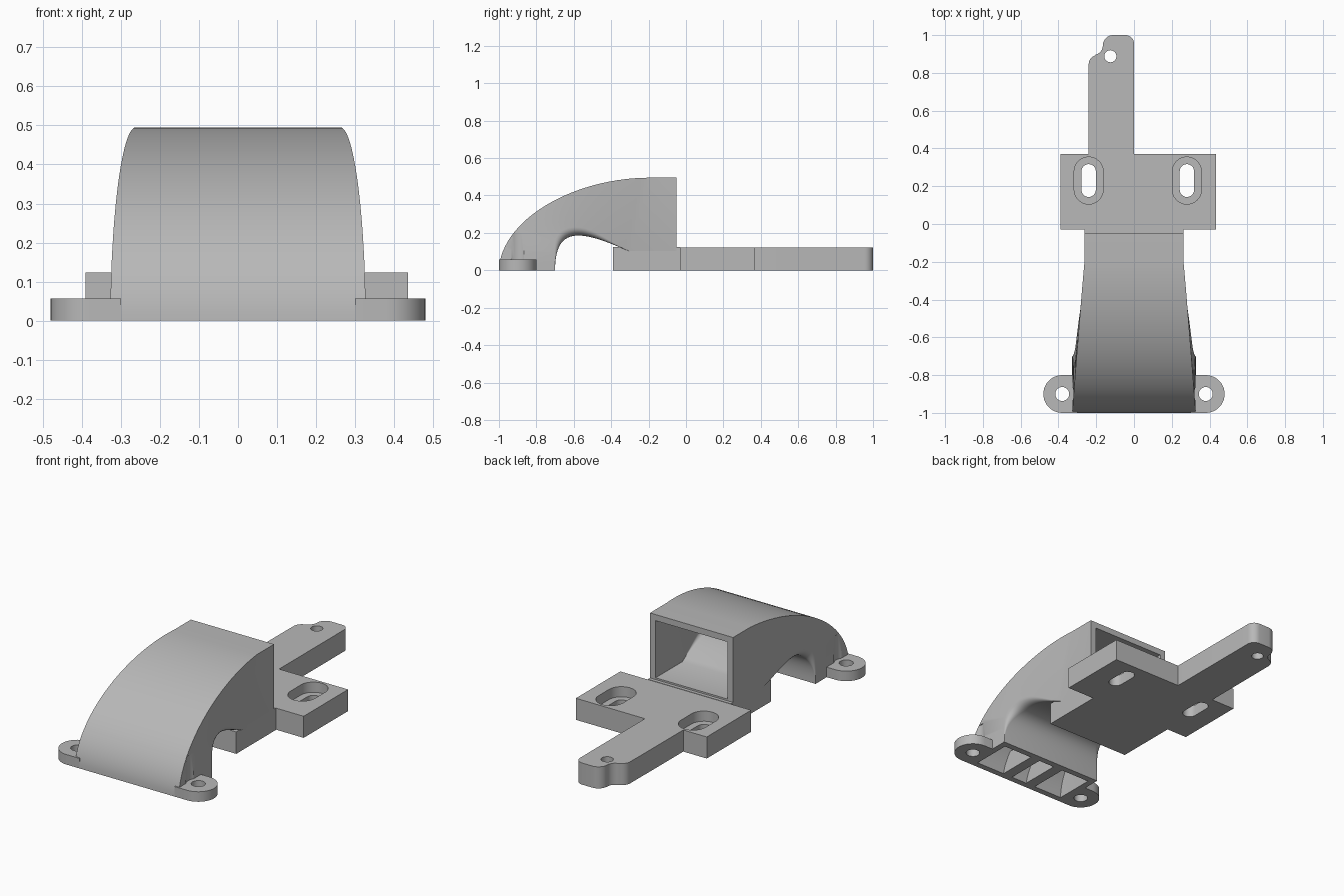
import bpy, bmesh
from math import sin, cos, pi, radians
from mathutils import Vector

cube = bpy.data.objects.get("Cube")
if cube:
    bpy.data.objects.remove(cube)

grey = bpy.data.materials.new("plain grey")
grey.use_nodes = True
grey.diffuse_color = (0.48, 0.48, 0.48, 1)
grey.node_tree.nodes["Principled BSDF"].inputs["Base Color"].default_value = grey.diffuse_color


def loft(name, rings):
    """Closed solid through a list of equal-length rings of points."""
    bm = bmesh.new()
    loops = [[bm.verts.new(p) for p in ring] for ring in rings]
    n = len(loops[0])
    for a, b in zip(loops, loops[1:]):
        for i in range(n):
            j = (i + 1) % n
            bm.faces.new((a[i], a[j], b[j], b[i]))
    bm.faces.new(loops[0])
    bm.faces.new(loops[-1])
    bmesh.ops.recalc_face_normals(bm, faces=bm.faces)
    mesh = bpy.data.meshes.new(name)
    bm.to_mesh(mesh)
    bm.free()
    mesh.materials.append(grey)
    ob = bpy.data.objects.new(name, mesh)
    bpy.context.collection.objects.link(ob)
    return ob


def prism(name, outline, z0, z1):
    return loft(name, [[(x, y, z) for x, y in outline] for z in (z0, z1)])


def rect(x0, x1, y0, y1):
    return [(x0, y0), (x1, y0), (x1, y1), (x0, y1)]


def arc(cx, cy, r, a0, a1, n=8):
    angles = [radians(a0 + (a1 - a0) * i / n) for i in range(n + 1)]
    return [(cx + r * cos(a), cy + r * sin(a)) for a in angles]


def circle(cx, cy, r):
    return arc(cx, cy, r, 0, 345, 23)


def slot(cx, cy, r, half):
    return arc(cx, cy + half - r, r, 0, 180, 12) + arc(cx, cy - half + r, r, 180, 360, 12)


def combine(ob, other, operation="DIFFERENCE"):
    mod = ob.modifiers.new(operation, "BOOLEAN")
    mod.operation = operation
    mod.solver = "EXACT"
    mod.object = other
    bpy.context.view_layer.objects.active = ob
    bpy.ops.object.modifier_apply(modifier=mod.name)
    bpy.data.objects.remove(other)


def smooth(ob):
    bpy.ops.object.select_all(action="DESELECT")
    ob.select_set(True)
    bpy.context.view_layer.objects.active = ob
    bpy.ops.object.shade_smooth_by_angle(angle=radians(30))


# Duct cross-section: flat top edge, rounded lower corners
def section(top, low, half, radius, wall):
    top, low = Vector(top), Vector(low)
    up = (top - low).normalized()
    top, low, half = top - up * wall, low + up * wall, half - wall
    pts = [(half, top), (-half, top)]
    for side in (-1, 1):
        corner = []
        for i in range(7):
            a = pi / 2 * i / 6
            corner.append((side * (half - radius + radius * cos(a)),
                           low + up * radius * (1 - sin(a))))
        pts += corner if side < 0 else corner[::-1]
    return [(x, p.x, p.y) for x, p in pts]


def duct_rings(wall, extra):
    rings = [section((-0.05 + extra, 0.495), (-0.05 + extra, 0.10), 0.262, 0.002, wall)]
    curve = [Vector(p) for p in ((-0.3, 0.10), (-0.55, 0.21), (-0.7, 0.25), (-0.7, 0))]
    steps = 28
    for i in range(steps + 1):
        t = i / steps
        a = t * pi / 2
        k = 2 / 1.9
        top = (-0.2 - 0.8 * sin(a) ** k, 0.495 * max(cos(a), 0) ** k)
        s = 1 - t
        low = (curve[0] * s ** 3 + curve[1] * 3 * s * s * t
               + curve[2] * 3 * s * t * t + curve[3] * t ** 3)
        rings.append(section(top, low, 0.262 + 0.065 * sin(a),
                             0.002 + 0.055 * sin(pi * t) ** 2, wall))
    if extra:
        rings.append([(x, y, z - extra) for x, y, z in rings[-1]])
    return rings


duct = loft("duct", duct_rings(0, 0))
combine(duct, loft("duct_cavity", duct_rings(0.035, 0.06)))

# Screw ears beside the foot, with head clearance cut into the duct
for side, label in ((1, "left"), (-1, "right")):
    cx = side * 0.38
    outline = [(side * 0.30, -1.0)] + [
        (side * x, y) for x, y in arc(0.38, -0.9, 0.1, -90, 90, 20)] + [(side * 0.30, -0.8)]
    ear = prism(label + "_ear", outline, 0, 0.057)
    combine(ear, prism("ear_hole", circle(cx, -0.9, 0.037), -0.1, 0.2))
    smooth(ear)
    combine(duct, prism("head_clearance", circle(cx, -0.9, 0.064), 0.057, 0.2))

    # Tapered divider inside the foot outlet
    x = side * 0.08
    loft(label + "_divider", [
        rect_ring for rect_ring in (
            [(px, py, 0) for px, py in rect(x - 0.03, x + 0.03, -0.98, -0.72)],
            [(px, py, 0.13) for px, py in rect(x - 0.012, x + 0.012, -0.95, -0.69)])])
smooth(duct)

# Solid block carrying the duct
prism("duct_base", rect(-0.262, 0.262, -0.39, -0.03), 0, 0.125)

# Mounting plate with the long tongue in one outline
tongue_tip = (arc(-0.045, 0.955, 0.045, 0, 90)
              + arc(-0.11, 0.945, 0.055, 90, 170)
              + arc(-0.215, 0.945, 0.05, -10, -75)
              + arc(-0.19, 0.845, 0.05, 110, 180))
plate = prism("mounting_plate",
              [(-0.39, -0.03), (0.435, -0.03), (0.435, 0.37), (0, 0.37)]
              + tongue_tip + [(-0.242, 0.37), (-0.39, 0.37)], 0, 0.123)
combine(plate, prism("tongue_hole", circle(-0.125, 0.888, 0.032), -0.1, 0.2))
for x in (-0.24, 0.28):
    combine(plate, prism("slot_recess", slot(x, 0.23, 0.077, 0.125), 0.065, 0.2))
    combine(plate, prism("slot_hole", slot(x, 0.23, 0.038, 0.087), -0.1, 0.2))
smooth(plate)
